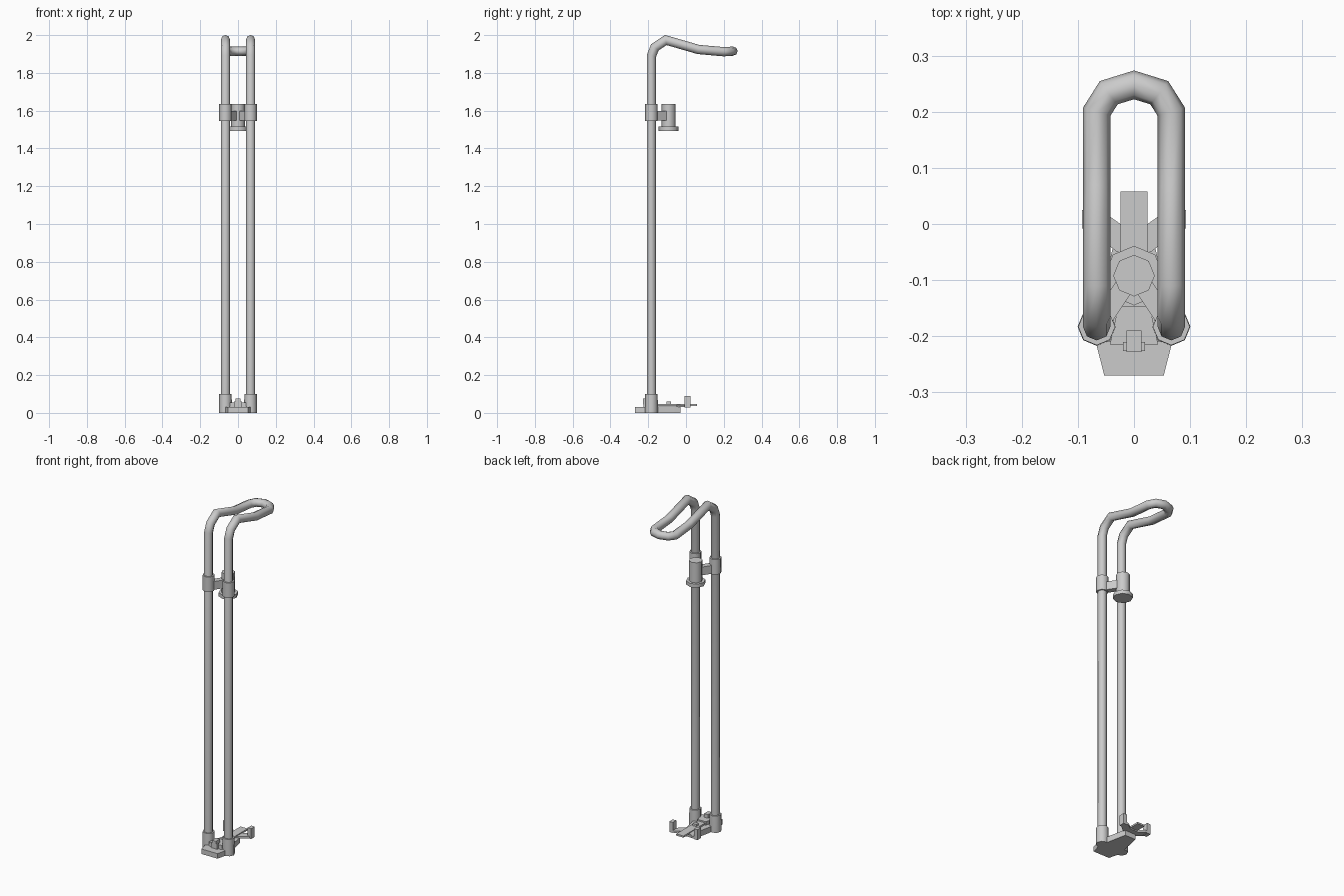
import bpy, bmesh, math
from mathutils import Vector

if "Cube" in bpy.data.objects:
    bpy.data.objects.remove(bpy.data.objects["Cube"])


def finish(name, bm, smooth=None):
    bmesh.ops.recalc_face_normals(bm, faces=bm.faces)
    me = bpy.data.meshes.new(name)
    bm.to_mesh(me)
    bm.free()
    ob = bpy.data.objects.new(name, me)
    bpy.context.collection.objects.link(ob)
    if smooth:
        bpy.ops.object.select_all(action='DESELECT')
        ob.select_set(True)
        bpy.context.view_layer.objects.active = ob
        bpy.ops.object.shade_smooth_by_angle(angle=math.radians(smooth))
    return ob


def skin(bm, rings):
    n = len(rings[0])
    vs = [[bm.verts.new(p) for p in r] for r in rings]
    for a, b in zip(vs, vs[1:]):
        for i in range(n):
            j = (i + 1) % n
            bm.faces.new((a[i], a[j], b[j], b[i]))
    bm.faces.new(vs[0][::-1])
    bm.faces.new(vs[-1])


def prism(name, outline, z0, z1):
    bm = bmesh.new()
    skin(bm, [[(x, y, z) for x, y in outline] for z in (z0, z1)])
    return finish(name, bm)


def box(name, x0, x1, y0, y1, z0, z1):
    return prism(name, [(x0, y0), (x1, y0), (x1, y1), (x0, y1)], z0, z1)


def both(half):
    """Mirror a right-hand outline to a full symmetric one."""
    return half + [(-x, y) for x, y in reversed(half)]


def lathe(name, x, y, profile):
    """Eight-sided turned part from (radius, z) pairs."""
    bm = bmesh.new()
    skin(bm, [[(x + r * math.cos(k * math.pi / 4), y + r * math.sin(k * math.pi / 4), z)
               for k in range(8)] for r, z in profile])
    return finish(name, bm, 50)


def tube(name, path, r):
    """Eight-sided pipe with mitred bends; the path starts straight up."""
    path = [Vector(p) for p in path]
    dirs = [(b - a).normalized() for a, b in zip(path, path[1:])]
    offs = [Vector((r * math.cos(k * math.pi / 4), r * math.sin(k * math.pi / 4), 0)) for k in range(8)]
    rings = [[path[0] + o for o in offs]]
    for i in range(1, len(path)):
        d0, d1 = dirs[i - 1], dirs[min(i, len(dirs) - 1)]
        b = (d0 + d1).normalized()
        rings.append([path[i] + o - d0 * (o.dot(b) / d0.dot(b)) for o in offs])
        q = d0.rotation_difference(d1)
        offs = [q @ o for o in offs]
    bm = bmesh.new()
    skin(bm, rings)
    return finish(name, bm, 60)


X, Y = 0.0665, -0.183

# Handle: two uprights joined by a hooked loop at the top
half = [(X, Y, 0.05), (X, Y, 1.89), (X, -0.165, 1.935), (X, -0.107, 1.974),
        (X, 0.065, 1.924), (X, 0.2, 1.912), (0.045, 0.234, 1.914), (0, 0.248, 1.915)]
tube("handle_tube", half + [(-x, y, z) for x, y, z in half[-2::-1]], 0.0245)

for s, side in ((1, "right"), (-1, "left")):
    # Sleeves on the uprights
    lathe(f"upper_sleeve_{side}", s * X, Y, [(0.033, 1.545), (0.033, 1.635)])
    lathe(f"base_sleeve_{side}", s * X, Y, [(0.034, 0), (0.034, 0.03), (0.033, 0.1)])
    # Arm from sleeve to holder
    a, b = Vector((s * 0.06, -0.175)), Vector((s * 0.01, -0.1))
    n = (b - a).orthogonal().normalized() * 0.017
    prism(f"holder_arm_{side}", [a + n, b + n, b - n, a - n], 1.548, 1.597)
    # Pedal wing and its upright end stop
    prism(f"pedal_wing_{side}", [(s * 0.0, -0.05), (s * 0.03, -0.05), (s * 0.093, 0.0),
                                 (s * 0.093, 0.025), (s * 0.06, 0.025), (s * 0.024, 0.0), (0, 0)],
          0.03, 0.042)
    box(f"pedal_stop_{side}", s * 0.07, s * 0.093, -0.008, 0.025, 0.028, 0.09)

# Holder between the sleeves
lathe("holder_cylinder", 0, -0.092, [(0.037, 1.505), (0.037, 1.635)])
lathe("holder_flange", 0, -0.092, [(0.053, 1.493), (0.053, 1.515)])

# Base plates
prism("base_front_plate", both([(0.053, -0.27), (0.067, -0.215), (0.067, -0.2)]), 0, 0.03)
prism("base_plate", both([(0.066, -0.21), (0.06, -0.15), (0.042, -0.06), (0.035, -0.03)]), 0, 0.034)
prism("base_bridge", both([(0.043, -0.215), (0.028, -0.147)]), 0.03, 0.055)

# Latch on the front of the base
box("latch_body", -0.02, 0.02, -0.226, -0.21, 0.03, 0.06)
box("latch_tab", -0.013, 0.013, -0.228, -0.19, 0.045, 0.077)

# Pedal strip with a small stud
box("pedal_strip", -0.024, 0.024, -0.16, 0.058, 0.037, 0.047)
box("pedal_stud", -0.012, 0.012, -0.103, -0.08, 0.04, 0.06)
